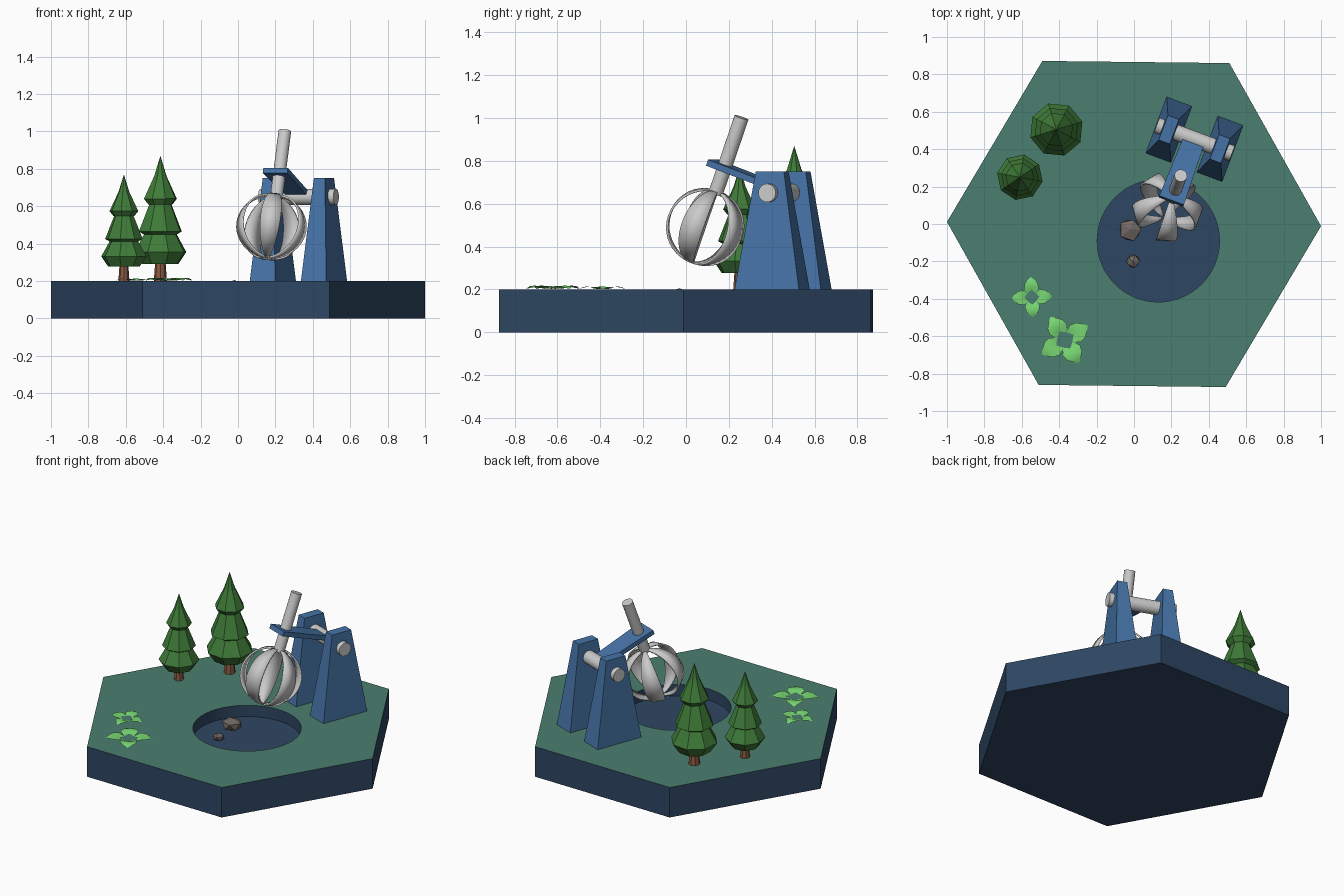
import bpy, bmesh, random
from math import sin, cos, pi, radians
from mathutils import Matrix, Vector

if "Cube" in bpy.data.objects:
    bpy.data.objects.remove(bpy.data.objects["Cube"])

random.seed(4)


def material(name, rgb):
    m = bpy.data.materials.new(name)
    m.diffuse_color = (*rgb, 1)
    m.use_nodes = True
    m.node_tree.nodes["Principled BSDF"].inputs["Base Color"].default_value = m.diffuse_color
    return m


BASE = material("dark_blue", (0.027, 0.062, 0.125))
GRASS = material("grass", (0.07, 0.21, 0.16))
BLUE = material("steel_blue", (0.06, 0.17, 0.38))
PINE = material("pine_green", (0.05, 0.20, 0.04))
BARK = material("bark", (0.25, 0.10, 0.055))
LEAF = material("leaf_green", (0.19, 0.68, 0.17))
STONE = material("stone", (0.17, 0.14, 0.13))


def finish(name, bm, mats=(), matrix=Matrix(), smooth=False):
    bmesh.ops.recalc_face_normals(bm, faces=bm.faces)
    me = bpy.data.meshes.new(name)
    bm.to_mesh(me)
    bm.free()
    for m in mats:
        me.materials.append(m)
    ob = bpy.data.objects.new(name, me)
    ob.matrix_world = matrix
    bpy.context.collection.objects.link(ob)
    bpy.ops.object.select_all(action='DESELECT')
    ob.select_set(True)
    bpy.context.view_layer.objects.active = ob
    if smooth:
        bpy.ops.object.shade_smooth_by_angle(angle=radians(35))
    return ob


def cone(r1, r2, depth, sides, matrix=Matrix()):
    bm = bmesh.new()
    bmesh.ops.create_cone(bm, cap_ends=True, segments=sides, radius1=r1,
                          radius2=r2, depth=depth, matrix=matrix)
    return bm


def tapered_box(bottom, top, z0, z1):
    # box whose lower and upper rectangles differ
    bm = bmesh.new()
    bmesh.ops.create_cube(bm, size=1)
    for v in bm.verts:
        s, z = (top, z1) if v.co.z > 0 else (bottom, z0)
        v.co = (v.co.x * s[0], v.co.y * s[1], z)
    return bm


# hexagonal base with round pit
hexa = cone(1, 1, 0.2, 6)
for v in hexa.verts:
    a = round(Vector((1, 0)).angle_signed(v.co.xy) / radians(30)) * radians(30)
hexa.verts.ensure_lookup_table()
first = hexa.verts[0].co
turn = -radians(0.65) - Vector((first.x, first.y, 0)).angle(Vector((1, 0, 0)))
bmesh.ops.rotate(hexa, verts=hexa.verts, cent=(0, 0, 0), matrix=Matrix.Rotation(turn, 3, 'Z'))
for f in hexa.faces:
    f.material_index = int(f.calc_center_median().z > 0.09)
base = finish("base", hexa, [BASE, GRASS], Matrix.Translation((0, 0, 0.1)))
pit = finish("pit_cutter", cone(0.327, 0.327, 0.2, 64), [BASE],
             Matrix.Translation((0.13, -0.09, 0.225)))
pit.hide_render = True
bpy.context.view_layer.objects.active = base
mod = base.modifiers.new("pit", 'BOOLEAN')
mod.object, mod.operation, mod.solver = pit, 'DIFFERENCE', 'EXACT'
bpy.ops.object.modifier_apply(modifier=mod.name)
bpy.data.objects.remove(pit)
bpy.ops.object.select_all(action='DESELECT')
base.select_set(True)
bpy.ops.object.shade_smooth_by_angle(angle=radians(30))

# rocks in the pit
for name, pos, r in (("large_rock", (-0.02, -0.03, 0.163), 0.068),
                     ("small_rock", (-0.005, -0.2, 0.147), 0.039)):
    bm = bmesh.new()
    bmesh.ops.create_icosphere(bm, subdivisions=1, radius=r)
    for v in bm.verts:
        v.co *= random.uniform(0.85, 1.08)
        v.co.z *= 0.68
    finish(name, bm, [STONE], Matrix.Translation(pos))

# crane frame: origin on the axle, x along the axle; the arm frame tilts with the arm
crane = Matrix.Translation((0.323, 0.453, 0.65)) @ Matrix.Rotation(radians(-20.5), 4, 'Z')
arm = crane @ Matrix.Rotation(radians(-20), 4, 'X')

# support towers
for side, name in ((-1, "left_tower"), (1, "right_tower")):
    finish(name, tapered_box((0.144, 0.32), (0.063, 0.14), -0.45, 0.1), [BLUE],
           crane @ Matrix.Translation((side * 0.146, 0, 0)))

# axle
finish("axle", cone(0.043, 0.043, 0.43, 24, Matrix.Rotation(pi / 2, 4, 'Y')), [], crane, True)

# arm plate, slightly wider at the free end
plate = tapered_box((0.14, 0.39), (0.14, 0.39), -0.015, 0.015)
for v in plate.verts:
    if v.co.y > 0:
        v.co.x *= 0.83
finish("arm_plate", plate, [BLUE], arm @ Matrix.Translation((0, -0.185, 0.012)))

# grab rod
finish("grab_rod", cone(0.034, 0.034, 0.38, 24), [],
       arm @ Matrix.Translation((0, -0.315, 0.07)), True)

# five curved claws forming a globe
R, N = 0.176, 20
for k in range(5):
    bm = bmesh.new()
    rows = []
    for i in range(N + 1):
        t = pi * (0.02 + 0.96 * i / N)
        w = 0.004 + 0.05 * sin(t)
        rows.append([bm.verts.new((R * sin(t), s * w, R * cos(t))) for s in (-1, 1)])
    for a, b in zip(rows, rows[1:]):
        bm.faces.new((a[0], a[1], b[1], b[0]))
    claw = finish("claw_%d" % (k + 1), bm, [],
                  arm @ Matrix.Translation((-0.008, -0.312, -0.283))
                  @ Matrix.Rotation(2 * pi * k / 5, 4, 'Z'), True)
    sol = claw.modifiers.new("thickness", 'SOLIDIFY')
    sol.thickness, sol.offset = 0.01, 0

# pine trees: lathed eight-sided crown on a short trunk
PROFILE = [(0, .1), (.1, .09), (.145, .155), (.08, .27), (.085, .245), (.12, .265),
           (.058, .42), (.068, .41), (.092, .44), (.035, .56), (0, .67)]
for n, (x, y, s) in enumerate(((-0.415, 0.505, 1.0), (-0.61, 0.25, 0.85)), 1):
    place = Matrix.Translation((x, y, 0.2)) @ Matrix.Scale(s, 4)
    bm = bmesh.new()
    pts = [bm.verts.new((r, 0, z)) for r, z in PROFILE]
    edges = [bm.edges.new(p) for p in zip(pts, pts[1:])]
    bmesh.ops.spin(bm, geom=pts + edges, cent=(0, 0, 0), axis=(0, 0, 1),
                   angle=2 * pi, steps=8)
    bmesh.ops.remove_doubles(bm, verts=bm.verts, dist=1e-4)
    finish("tree_crown_%d" % n, bm, [PINE], place @ Matrix.Rotation(0.3 * n, 4, 'Z'))
    finish("tree_trunk_%d" % n, cone(0.035, 0.025, 0.14, 8), [BARK],
           place @ Matrix.Translation((0, 0, 0.07)))

# low plants: four arched leaves in a ring (centre r, side r, half width, height)
LEAF_ROWS = [(.04, .022, .022, .002), (.058, .048, .040, .010),
             (.078, .074, .034, .011), (.094, .092, .018, .007)]
for n, (x, y, s, turn) in enumerate(((-0.546, -0.391, 1, 3), (-0.37, -0.62, 1.35, 32)), 1):
    bm = bmesh.new()
    for k in range(4):
        rot = Matrix.Rotation(pi / 2 * k, 3, 'Z')
        rows = [[bm.verts.new(rot @ Vector(p)) for p in
                 ((rs, -w, z), (rc, 0, z + .002), (rs, w, z))] for rc, rs, w, z in LEAF_ROWS]
        for a, b in zip(rows, rows[1:]):
            for j in (0, 1):
                bm.faces.new((a[j], b[j], b[j + 1], a[j + 1]))
        tip = bm.verts.new(rot @ Vector((.108, 0, .002)))
        for j in (0, 1):
            bm.faces.new((rows[-1][j], tip, rows[-1][j + 1]))
    bmesh.ops.remove_doubles(bm, verts=bm.verts, dist=1e-4)
    finish("ground_plant_%d" % n, bm, [LEAF], Matrix.Translation((x, y, 0.2))
           @ Matrix.Rotation(radians(turn), 4, 'Z') @ Matrix.Scale(s, 4), True)
